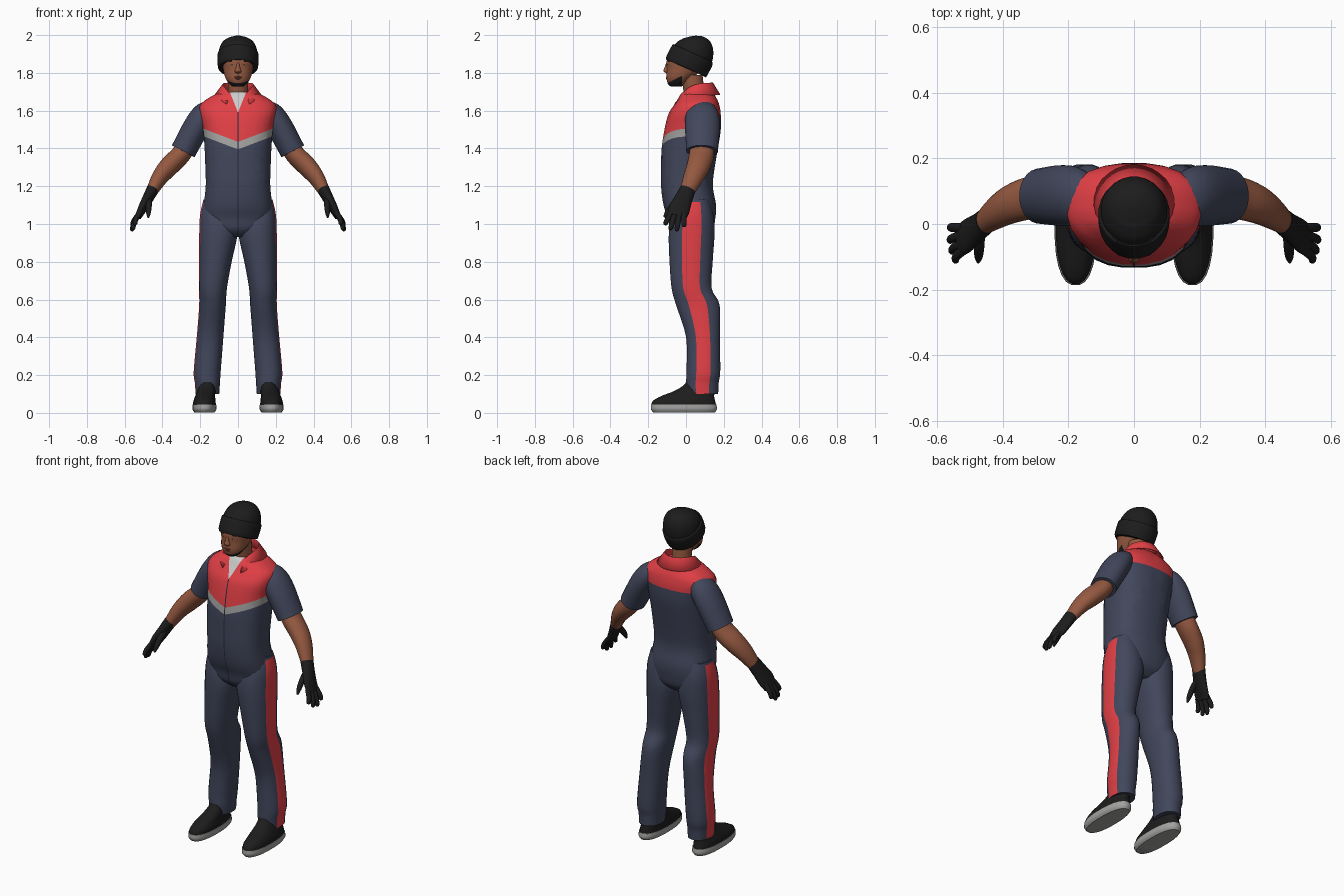
import bpy, bmesh, math
from mathutils import Vector, Matrix

cube = bpy.data.objects.get("Cube")
if cube:
    bpy.data.objects.remove(cube, do_unlink=True)

SEG = 24
UP = Vector((0, 0, 1))


def material(name, r, g, b):
    m = bpy.data.materials.new(name)
    m.use_nodes = True
    m.diffuse_color = (r, g, b, 1)
    bsdf = next(n for n in m.node_tree.nodes if n.type == 'BSDF_PRINCIPLED')
    bsdf.inputs["Base Color"].default_value = (r, g, b, 1)
    bsdf.inputs["Roughness"].default_value = 0.8
    return m


navy = material("navy cloth", 0.053, 0.062, 0.105)
red = material("red cloth", 0.75, 0.05, 0.06)
grey = material("grey trim", 0.36, 0.36, 0.35)
white = material("white shirt", 0.6, 0.6, 0.6)
skin = material("skin", 0.3, 0.1, 0.052)
lip = material("lip", 0.2, 0.06, 0.04)
black = material("black", 0.012, 0.012, 0.012)
seam = material("dark seam", 0.02, 0.022, 0.04)


def finish(bm, name, mats):
    bmesh.ops.recalc_face_normals(bm, faces=bm.faces[:])
    me = bpy.data.meshes.new(name)
    bm.to_mesh(me)
    bm.free()
    ob = bpy.data.objects.new(name, me)
    bpy.context.collection.objects.link(ob)
    for m in mats:
        me.materials.append(m)
    bpy.ops.object.select_all(action='DESELECT')
    ob.select_set(True)
    bpy.context.view_layer.objects.active = ob
    bpy.ops.object.shade_smooth_by_angle(angle=math.radians(50))
    return ob


def spline(rings, steps):
    out = []
    for i in range(len(rings) - 1):
        ps = [rings[min(max(i + k, 0), len(rings) - 1)] for k in (-1, 0, 1, 2)]
        for s in range(steps):
            t = s / steps
            out.append([b + 0.5 * t * (c - a + t * (2 * a - 5 * b + 4 * c - d
                        + t * (3 * (b - c) + d - a))) for a, b, c, d in zip(*ps)])
    return out + [list(rings[-1])]


def loft(name, rings, mats, side=1, axis=None, power=2, steps=4, cuts=(), rule=None):
    """Skin rings of (x, y, z, width, depth); rule(segment, centre) picks a material."""
    rings = spline(rings, steps)
    pts = [Vector(r[:3]) for r in rings]
    bm = bmesh.new()
    loops = []
    for i, r in enumerate(rings):
        n = axis or (pts[min(i + 1, len(pts) - 1)] - pts[max(i - 1, 0)]).normalized()
        u = Vector((1, 0, 0))
        u = (u - n * u.dot(n)).normalized()
        v = n.cross(u)
        loop = []
        for j in range(SEG):
            a = (j - 0.5) * math.tau / SEG
            c, s = math.cos(a), math.sin(a)
            p = (pts[i] + u * r[3] * math.copysign(abs(c) ** (2 / power), c)
                 + v * r[4] * math.copysign(abs(s) ** (2 / power), s))
            loop.append(bm.verts.new((p.x * side, p.y, p.z)))
        loops.append(loop)
    for lo, hi in zip(loops, loops[1:]):
        for j in range(SEG):
            k = (j + 1) % SEG
            f = bm.faces.new((lo[j], lo[k], hi[k], hi[j]))
            if rule and not cuts:
                f.material_index = rule(j, f.calc_center_median())
    bm.faces.new(loops[0])
    bm.faces.new(loops[-1])
    for co, no in cuts:
        geom = bm.verts[:] + bm.edges[:] + bm.faces[:]
        bmesh.ops.bisect_plane(bm, geom=geom, plane_co=co, plane_no=no)
    if cuts:
        for f in bm.faces:
            f.material_index = rule(0, f.calc_center_median())
    return finish(bm, name, mats)


def ball(name, loc, scale, mat):
    bm = bmesh.new()
    bmesh.ops.create_uvsphere(bm, u_segments=16, v_segments=10, radius=1,
                              matrix=Matrix.LocRotScale(Vector(loc), None, Vector(scale)))
    return finish(bm, name, [mat])


# Overall top with yoke, chevron band, zip and shirt opening painted on cut faces
def torso_rule(_, c):
    x, v = abs(c.x), c.z - 0.38 * abs(c.x)
    if c.y > 0.05:
        return 1 if c.z > 1.57 else 0
    if x < 0.4 * (c.z - 1.59):
        return 3
    if x < 0.003 and c.y < -0.03:
        return 4
    return 1 if v > 1.435 else 2 if v > 1.395 else 0


cuts = [((0, 0.05, 0), (0, 1, 0)), ((0, 0, 1.57), UP)]
for s in (-1, 1):
    cuts += [((0, 0, 1.435), (-0.38 * s, 0, 1)), ((0, 0, 1.395), (-0.38 * s, 0, 1)),
             ((0, 0, 1.59), (s, 0, -0.4)), ((0.003 * s, 0, 0), (1, 0, 0))]
loft("overall_top", [
    (0, .03, .93, .09, .07), (0, .03, .97, .16, .112), (0, .03, 1.03, .182, .126),
    (0, .02, 1.1, .182, .14), (0, .005, 1.2, .172, .138), (0, .01, 1.3, .174, .143),
    (0, .02, 1.4, .178, .15), (0, .035, 1.5, .186, .15), (0, .045, 1.58, .203, .14),
    (0, .055, 1.625, .203, .123), (0, .06, 1.655, .175, .108),
    (0, .06, 1.685, .125, .09), (0, .06, 1.70, .085, .075)],
    [navy, red, grey, white, seam], axis=UP, power=2.5, cuts=cuts, rule=torso_rule)

# Folded shirt collar, open at the front
bm = bmesh.new()
rows = []
for i in range(25):
    t = i / 12 - 1
    a, drop = t * math.radians(152), t ** 4
    sx, cy = math.sin(a), math.cos(a)
    rows.append([bm.verts.new(p) for p in (
        (.072 * sx, .055 + .078 * cy, 1.69 - .04 * drop),
        (.082 * sx, .057 + .086 * cy, 1.748 - .065 * drop),
        (.128 * sx, .052 + .13 * cy, 1.685 - .05 * drop))])
for p, q in zip(rows, rows[1:]):
    for k in range(2):
        bm.faces.new((p[k], q[k], q[k + 1], p[k + 1]))
collar = finish(bm, "collar", [red])
mod = collar.modifiers.new("thickness", 'SOLIDIFY')
mod.thickness = 0.006

for side, label in ((1, "left"), (-1, "right")):
    # Trouser leg with outer stripe
    loft(label + "_trouser_leg", [
        (.105, .04, 1.13, .078, .085), (.11, .035, 1.05, .091, .11),
        (.104, .03, .95, .102, .122), (.12, .027, .8, .087, .115),
        (.133, .03, .66, .075, .107), (.135, .063, .57, .071, .116),
        (.148, .09, .4, .071, .09), (.163, .092, .22, .072, .09),
        (.162, .087, .16, .067, .087), (.162, .088, .1, .063, .083)],
        [navy, red], side, axis=-UP, power=2.2,
        rule=lambda j, c: int(j in (SEG - 1, 0, 1) and c.z < 1.12))

    # Shoe
    loft(label + "_sole", [
        (.178, -.01, .003, .054, .165), (.178, -.011, .02, .064, .176),
        (.178, -.012, .045, .063, .174)], [grey], side, axis=UP, power=2.4)
    loft(label + "_shoe", [
        (.178, -.012, .04, .061, .173), (.177, -.01, .065, .059, .165),
        (.174, .01, .09, .053, .14), (.168, .045, .115, .049, .11),
        (.163, .07, .145, .045, .085), (.163, .08, .18, .042, .07)],
        [black], side, axis=UP, power=2.3)

    # Sleeve and bare arm
    loft(label + "_sleeve", [
        (.14, .08, 1.61, .05, .07), (.175, .084, 1.578, .067, .088),
        (.22, .087, 1.515, .07, .093), (.29, .085, 1.385, .068, .084)],
        [navy], side)
    loft(label + "_arm", [
        (.26, .085, 1.43, .05, .06), (.305, .082, 1.365, .052, .066),
        (.365, .065, 1.305, .052, .062), (.415, .038, 1.245, .043, .053),
        (.46, .003, 1.165, .03, .038)], [skin], side)

    # Glove: palm, four fingers and thumb
    loft(label + "_glove", [
        (.452, .009, 1.183, .033, .042), (.48, -.014, 1.13, .028, .048),
        (.507, -.035, 1.08, .023, .056), (.528, -.046, 1.04, .017, .05)],
        [black], side)
    fingers = {"index": (-.08, (.545, -.113, .995)), "middle": (-.058, (.557, -.084, .968)),
               "ring": (-.034, (.563, -.05, .962)), "little": (-.012, (.562, -.01, .985))}
    for finger, (y, tip) in fingers.items():
        knuckle, end = Vector((.52, y, 1.06)), Vector(tip)
        mid = knuckle.lerp(end, .55) + Vector((.008, 0, 0))
        loft(f"{label}_{finger}_finger", [
            (*knuckle, .014, .015), (*mid, .013, .014),
            (*mid.lerp(end, .8), .011, .012), (*end, .004, .005)],
            [black], side, steps=2)
    loft(label + "_thumb", [
        (.472, -.02, 1.135, .018, .022), (.472, -.065, 1.1, .016, .018),
        (.474, -.098, 1.062, .013, .014), (.475, -.115, 1.035, .005, .006)],
        [black], side, steps=3)

    # Eye and brow
    ball(label + "_eye", (.032 * side, -.087, 1.845), (.013, .01, .005), white)
    ball(label + "_iris", (.031 * side, -.0935, 1.845), (.005, .005, .005), black)
    ball(label + "_brow", (.034 * side, -.089, 1.864), (.02, .009, .004), black)

# Neck and head with a beard under the jaw
loft("neck", [(0, .055, 1.6, .062, .058), (0, .045, 1.68, .054, .055),
              (0, .03, 1.79, .056, .058)], [skin], axis=UP)
loft("head", [
    (0, -.052, 1.728, .028, .03), (0, -.05, 1.742, .046, .046),
    (0, -.034, 1.775, .068, .07), (0, -.006, 1.82, .079, .096),
    (0, .01, 1.87, .084, .112), (0, .02, 1.93, .075, .095)],
    [skin, black], axis=UP, power=2.2,
    cuts=[((0, -.1, 1.745), (0, -.5, 1)), ((0, -.02, 0), (0, 1, 0))],
    rule=lambda _, c: int(c.y < -.02 and c.z < 1.745 + .5 * (c.y + .1)))
loft("nose", [(0, -.096, 1.855, .007, .008), (0, -.1, 1.828, .011, .014),
              (0, -.103, 1.81, .018, .016), (0, -.096, 1.798, .011, .009)],
     [skin], axis=-UP)
ball("upper_lip", (0, -.097, 1.779), (.024, .01, .005), lip)
ball("lower_lip", (0, -.096, 1.77), (.021, .01, .006), lip)

# Knitted hat: crown and turned-up band, tipped back
loft("hat_crown", [
    (0, .012, 1.85, .098, .108), (0, .04, 1.905, .102, .109),
    (0, .055, 1.94, .094, .096), (0, .063, 1.968, .077, .075),
    (0, .066, 1.986, .05, .048), (0, .067, 1.996, .015, .015)], [black])
loft("hat_band", [
    (0, -.002, 1.826, .099, .112), (0, .003, 1.836, .107, .12),
    (0, .033, 1.892, .109, .12), (0, .039, 1.904, .102, .112)], [black])
